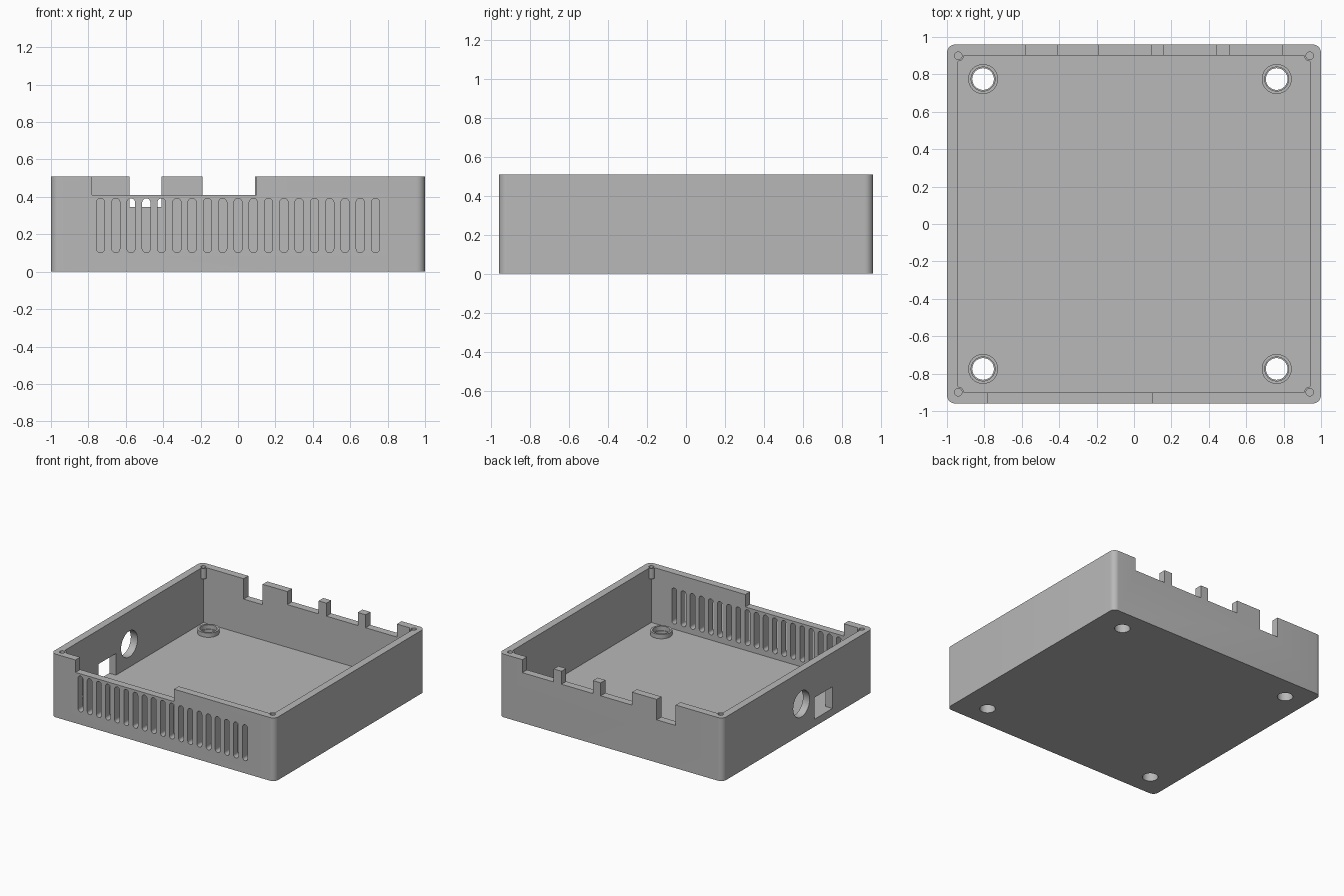
import bpy
import bmesh
from math import cos, sin, pi

cube = bpy.data.objects.get("Cube")
if cube:
    bpy.data.objects.remove(cube, do_unlink=True)

W, D, H = 2.0, 1.92, 0.51      # outer size
WALL = 0.06                    # wall and floor thickness

grey = bpy.data.materials.new("light grey plastic")
grey.use_nodes = True
grey.diffuse_color = (0.48, 0.48, 0.48, 1)
grey.node_tree.nodes["Principled BSDF"].inputs["Base Color"].default_value = (0.48, 0.48, 0.48, 1)


def rounded(cu, cv, w, h, r=0.0, steps=8):
    """Outline of a rounded rectangle; r = w/2 gives slots and circles."""
    pts = []
    corners = [(1, 1), (-1, 1), (-1, -1), (1, -1)]
    for q, (su, sv) in enumerate(corners):
        u, v = cu + su * (w / 2 - r), cv + sv * (h / 2 - r)
        if r == 0:
            pts.append((u, v))
            continue
        for i in range(steps + 1):
            a = (q + i / steps) * pi / 2
            pts.append((u + r * cos(a), v + r * sin(a)))
    return pts


def prism(name, outlines, axis, lo, hi):
    """Extrude outlines along an axis into one object."""
    place = {"X": lambda u, v, t: (t, u, v),
             "Y": lambda u, v, t: (u, t, v),
             "Z": lambda u, v, t: (u, v, t)}[axis]
    bm = bmesh.new()
    for pts in outlines:
        face = bm.faces.new([bm.verts.new(place(u, v, lo)) for u, v in pts])
        out = bmesh.ops.extrude_face_region(bm, geom=[face])
        step = place(0, 0, hi - lo)
        bmesh.ops.translate(bm, vec=step,
                            verts=[g for g in out["geom"] if isinstance(g, bmesh.types.BMVert)])
    bmesh.ops.remove_doubles(bm, verts=bm.verts, dist=1e-5)
    bmesh.ops.recalc_face_normals(bm, faces=bm.faces)
    mesh = bpy.data.meshes.new(name)
    bm.to_mesh(mesh)
    bm.free()
    mesh.materials.append(grey)
    obj = bpy.data.objects.new(name, mesh)
    bpy.context.collection.objects.link(obj)
    return obj


def combine(target, tool, operation="DIFFERENCE"):
    mod = target.modifiers.new(tool.name, "BOOLEAN")
    mod.operation, mod.solver, mod.object = operation, "EXACT", tool
    bpy.context.view_layer.objects.active = target
    bpy.ops.object.modifier_apply(modifier=mod.name)
    bpy.data.objects.remove(tool, do_unlink=True)


def circles(centres, r, steps=8):
    return [rounded(x, y, 2 * r, 2 * r, r, steps) for x, y in centres]


def span(x0, x1, z0, z1):
    return rounded((x0 + x1) / 2, (z0 + z1) / 2, x1 - x0, z1 - z0)


# Open tray with rounded outer corners
case = prism("case_base", [rounded(0, 0, W, D, 0.045)], "Z", 0, H)
combine(case, prism("cavity", [rounded(0, 0, W - 2 * WALL, D - 2 * WALL)], "Z", WALL, 1))

# Lid screw posts in the corners and mounting bosses on the floor
posts = [(sx * (W / 2 - WALL), sy * (D / 2 - WALL)) for sx in (-1, 1) for sy in (-1, 1)]
bosses = [(x, y) for x in (-0.807, 0.763) for y in (-0.775, 0.775)]
combine(case, prism("screw_posts", circles(posts, 0.03, 5), "Z", H - 0.085, H), "UNION")
combine(case, prism("floor_bosses", circles(bosses, 0.08), "Z", 0.03, WALL + 0.035), "UNION")
combine(case, prism("screw_holes", circles(posts, 0.02, 5), "Z", H - 0.07, 1))
combine(case, prism("boss_holes", circles(bosses, 0.058), "Z", -0.1, 0.3))
combine(case, prism("boss_counterbores", circles(bosses, 0.064), "Z", WALL, 0.3))

# Front: row of ventilation slots and a wide top notch
slots = [rounded(i * 0.0817, 0.247, 0.044, 0.29, 0.022, 5) for i in range(-9, 10)]
combine(case, prism("vent_slots", slots, "Y", -1.1, -0.85))
combine(case, prism("front_notch", [span(-0.78, 0.10, 0.41, 1)], "Y", -1.1, -0.85))

# Back: one deep connector notch and three shallower ones
ports = [span(-0.58, -0.41, 0.345, 1)]
ports += [span(x, x + 0.28, 0.405, 1) for x in (-0.19, 0.16, 0.51)]
combine(case, prism("back_notches", ports, "Y", 0.85, 1.1))

# Side wall: round socket and square socket
sockets = [rounded(-0.045, 0.247, 0.21, 0.21, 0.105), span(-0.44, -0.215, WALL, 0.235)]
combine(case, prism("side_sockets", sockets, "X", -1.1, -0.9))

# Smooth curved walls, keep edges sharp
bpy.ops.object.select_all(action="DESELECT")
case.select_set(True)
bpy.context.view_layer.objects.active = case
bpy.ops.object.shade_smooth_by_angle()
